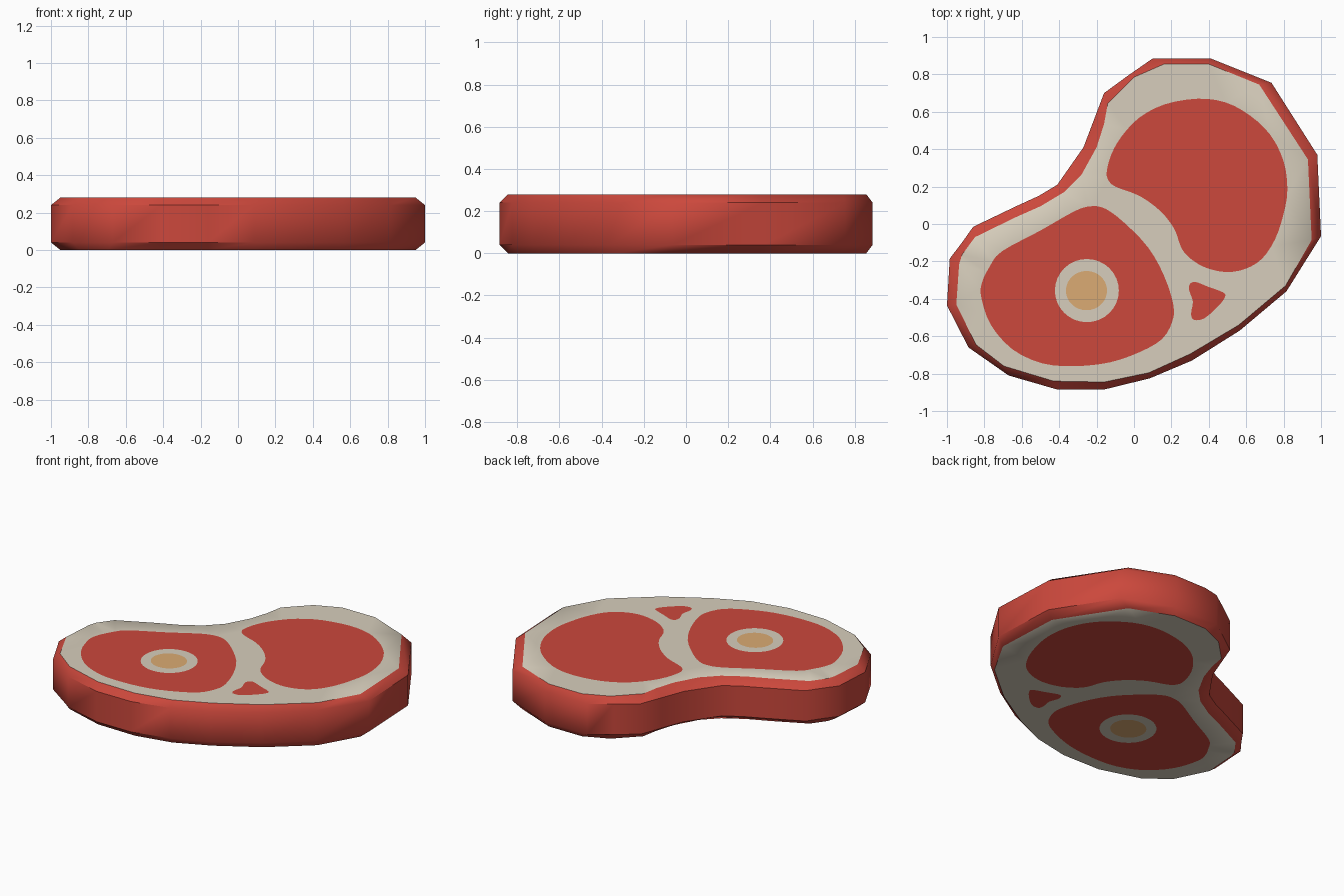
import bpy, bmesh, math

if "Cube" in bpy.data.objects:
    bpy.data.objects.remove(bpy.data.objects["Cube"])

# Rim corners: outer x, outer y, inner (face) x, inner y
RIM = [
    (.10, .885, .16, .855), (.41, .885, .40, .855), (.735, .755, .67, .745),
    (.98, .37, .93, .345), (1, -.065, .95, -.085), (.815, -.36, .81, -.33),
    (.565, -.57, .56, -.54), (.31, -.73, .30, -.695), (.085, -.825, .08, -.795),
    (-.16, -.885, -.16, -.845), (-.41, -.885, -.43, -.84), (-.67, -.81, -.695, -.76),
    (-.885, -.66, -.845, -.645), (-1, -.435, -.95, -.43), (-.985, -.185, -.935, -.215),
    (-.92, -.10, -.92, -.165), (-.86, -.015, -.85, -.07), (-.63, .095, -.635, .035),
    (-.51, .15, -.50, .095), (-.41, .21, -.375, .17), (-.34, .31, -.28, .265),
    (-.27, .41, -.20, .41), (-.215, .555, -.16, .535), (-.16, .70, -.14, .645),
    (-.03, .795, 0, .785)]
# Lean areas on the cut face
LOIN = [
    (.34, .67), (.49, .65), (.62, .58), (.73, .475), (.80, .335), (.82, .185),
    (.80, .055), (.755, -.08), (.685, -.185), (.595, -.24), (.49, -.257),
    (.375, -.23), (.29, -.175), (.25, -.12), (.215, -.025), (.14, .07), (.03, .15),
    (-.10, .20), (-.14, .24), (-.145, .285), (-.12, .375), (-.065, .47), (.03, .57),
    (.165, .64)]
ROUND = [
    (-.225, .095), (-.15, .08), (-.05, .005), (.075, -.125), (.16, -.275), (.21, -.43),
    (.205, -.52), (.15, -.615), (.03, -.685), (-.13, -.74), (-.315, -.76), (-.49, -.745),
    (-.65, -.67), (-.765, -.54), (-.815, -.40), (-.815, -.32), (-.77, -.225),
    (-.705, -.145), (-.50, -.035), (-.315, .07)]
SLIVER = [
    (.30, -.32), (.33, -.31), (.395, -.335), (.475, -.365), (.487, -.39), (.45, -.44),
    (.375, -.505), (.32, -.512), (.305, -.48), (.315, -.415), (.295, -.355)]


def smooth(pts, steps=3):
    """Closed Catmull-Rom curve through the points."""
    out, n = [], len(pts)
    for i in range(n):
        a, b, c, d = (pts[(i + k) % n] for k in (-1, 0, 1, 2))
        for s in range(steps):
            t = s / steps
            out.append(tuple(.5 * (2*q + (r-p)*t + (2*p-5*q+4*r-w)*t*t + (3*q-p-3*r+w)*t**3)
                             for p, q, r, w in zip(a, b, c, d)))
    return out


def ellipse(cx, cy, rx, ry, n=32):
    return [(cx + rx*math.cos(2*math.pi*i/n), cy + ry*math.sin(2*math.pi*i/n)) for i in range(n)]


def material(name, srgb):
    m = bpy.data.materials.new(name)
    m.diffuse_color = (*[((c/255 + .055)/1.055)**2.4 for c in srgb], 1)
    m.use_nodes = True
    m.node_tree.nodes["Principled BSDF"].inputs["Base Color"].default_value = m.diffuse_color
    return m


bm = bmesh.new()


def ring(pts, z):
    return [bm.verts.new((x, y, z)) for x, y in pts]


def loop_edges(vs):
    return [bm.edges.get((a, b)) or bm.edges.new((a, b)) for a, b in zip(vs, vs[1:] + vs[:1])]


def fill(mat, up, *loops):
    """Fill the area between the first loop and the ones inside it."""
    edges = [e for vs in loops for e in loop_edges(vs)]
    res = bmesh.ops.triangle_fill(bm, edges=edges, use_beauty=True, normal=(0, 0, up))
    for f in res["geom"]:
        if isinstance(f, bmesh.types.BMFace):
            f.material_index = mat
            f.normal_update()
            if f.normal.z * up < 0:
                f.normal_flip()


# Bevelled rim
outer = [r[:2] for r in RIM][::-1]
inner = [r[2:] for r in RIM][::-1]
levels = [ring(inner, 0), ring(outer, .04), ring(outer, .24), ring(inner, .28)]
for lo, hi in zip(levels, levels[1:]):
    for i in range(len(lo)):
        j = (i + 1) % len(lo)
        bm.faces.new((lo[i], lo[j], hi[j], hi[i]))

# Top and bottom cut faces: fat, lean areas, bone ring and marrow
for edge, z, up in ((levels[3], .28, 1), (levels[0], 0, -1)):
    loin, rnd, sliver = (ring(smooth(p), z) for p in (LOIN, ROUND, SLIVER))
    bone = ring(ellipse(-.252, -.356, .171, .169), z)
    marrow = ring(ellipse(-.254, -.356, .11, .105), z)
    fill(1, up, edge, loin, rnd, sliver)
    fill(0, up, loin)
    fill(0, up, sliver)
    fill(0, up, rnd, bone)
    fill(1, up, bone, marrow)
    fill(2, up, marrow)

mesh = bpy.data.meshes.new("steak")
bm.to_mesh(mesh)
bm.free()
for m in (material("lean red", (204, 72, 60)), material("fat cream", (215, 206, 188)),
          material("marrow tan", (219, 171, 115))):
    mesh.materials.append(m)
steak = bpy.data.objects.new("steak", mesh)
bpy.context.collection.objects.link(steak)
bpy.context.view_layer.objects.active = steak
steak.select_set(True)
bpy.ops.object.shade_smooth_by_angle(angle=math.radians(40))
